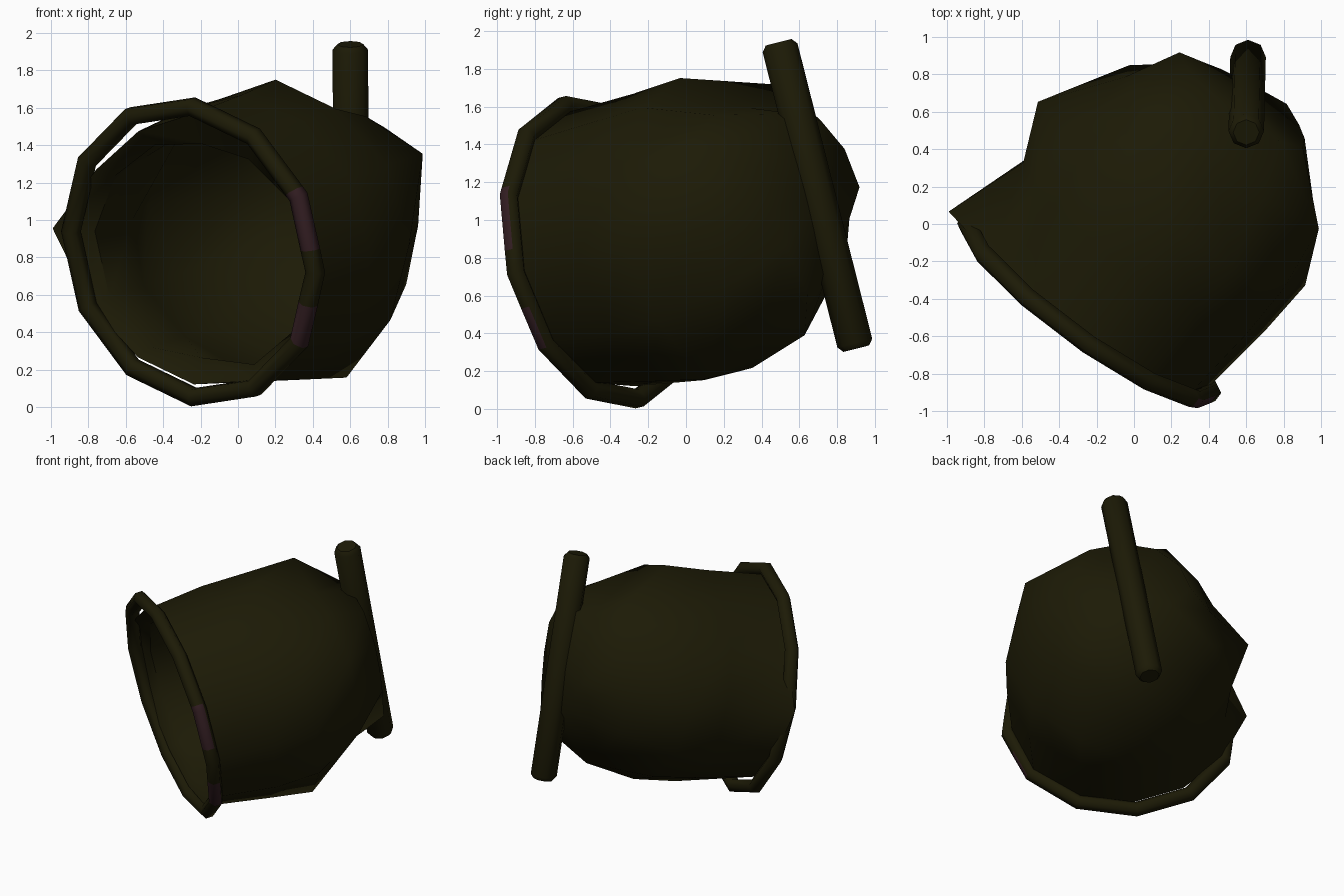
import bpy, bmesh, math
from mathutils import Vector

cube = bpy.data.objects.get("Cube")
if cube:
    bpy.data.objects.remove(cube, do_unlink=True)


def material(name, colour):
    mat = bpy.data.materials.new(name)
    mat.use_nodes = True
    mat.diffuse_color = (*colour, 1)
    mat.node_tree.nodes["Principled BSDF"].inputs["Base Color"].default_value = (*colour, 1)
    return mat


olive = material("dark olive", (0.0118, 0.0104, 0.0018))
maroon = material("dull maroon", (0.031, 0.012, 0.015))

# Frame of the net: across and up lie in the hoop plane, depth runs into the bag
centre = Vector((-0.24, -0.45, 0.83))
across = Vector((0.816, -0.561, -0.136)).normalized()
depth = Vector((0.577, 0.79, 0.2))
depth = (depth - across * depth.dot(across)).normalized()
up = across.cross(depth)


def net_point(angle, radius, along):
    return centre + (across * math.cos(angle) + up * math.sin(angle)) * radius + depth * along


def loft(name, rings, materials, loop=False, caps=(), angle=60, paint=None):
    """Skin a list of closed point rings, optionally joined end to end or capped."""
    bm = bmesh.new()
    rows = [[bm.verts.new(p) for p in ring] for ring in rings]
    count = len(rows[0])
    pairs = list(zip(rows, rows[1:])) + ([(rows[-1], rows[0])] if loop else [])
    groups = []
    for a, b in pairs:
        groups.append([bm.faces.new((a[i], a[(i + 1) % count], b[(i + 1) % count], b[i]))
                       for i in range(count)])
    for end in caps:
        bm.faces.new(rows[end])
    bmesh.ops.recalc_face_normals(bm, faces=bm.faces)
    bm.normal_update()
    if paint:
        for index, faces in enumerate(groups):
            for face in faces:
                face.material_index = paint(index, face)
    mesh = bpy.data.meshes.new(name)
    bm.to_mesh(mesh)
    bm.free()
    obj = bpy.data.objects.new(name, mesh)
    bpy.context.collection.objects.link(obj)
    for mat in materials:
        mesh.materials.append(mat)
    bpy.ops.object.select_all(action="DESELECT")
    obj.select_set(True)
    bpy.context.view_layer.objects.active = obj
    bpy.ops.object.shade_smooth_by_angle(angle=math.radians(angle))


# Hoop: twelve straight tube lengths, two of them partly painted on the open side
SIDES = 12
TUBE = 6


def hoop_section(step):
    low = math.floor(step)
    a, b = (math.tau * k / SIDES for k in (low, low + 1))
    spot = net_point(a, 0.8, 0).lerp(net_point(b, 0.8, 0), step - low)
    out = (spot - centre).normalized()
    return [spot + 0.053 * (out * math.cos(t) + depth * math.sin(t))
            for t in (math.tau * (k + 0.5) / TUBE for k in range(TUBE))]


steps = sorted(list(range(SIDES)) + [0.3, 1.1, SIDES - 0.45])
painted = {steps.index(0.3), steps.index(1), steps.index(SIDES - 1)}
loft("hoop", [hoop_section(s) for s in steps], [olive, maroon], loop=True, angle=65,
     paint=lambda i, f: int(i in painted and f.normal.dot(depth) < 0.1))

# Bag: crumpled cloth barrel with an inner lining, open at the hoop, closed at the back
cloth = [
    (0.00, (77, 76, 76, 76, 71, 73, 92, 78, 73, 73, 76, 78)),
    (0.45, (84, 82, 78, 77, 74, 76, 75, 78, 76, 79, 85, 86)),
    (0.77, (87, 84, 79, 79, 73, 79, 88, 80, 77, 79, 91, 86)),
    (1.15, (66, 80, 64, 55, 72, 62, 58, 64, 58, 69, 65, 67)),
    (1.43, (40, 45, 49, 46, 45, 43, 42, 30, 30, 36, 56, 42)),
    (1.45, [2] * SIDES),
]
lip = (0.08, (72, 68, 62, 58, 61, 65, 70, 70, 68, 60, 68, 71))
lining = [(along - 0.03, [r - 6 for r in radii]) for along, radii in cloth[1:4]]
floor = [(1.38, [r - 6 for r in cloth[4][1]]), (1.4, [2] * SIDES)]
layers = (lining + floor)[::-1] + [lip] + cloth
loft("bag", [[net_point(math.tau * k / SIDES, r / 100, along) for k, r in enumerate(radii)]
             for along, radii in layers], [olive], caps=(0, -1))

# Rod: eight-sided pole with chamfered ends, leaning against the back of the bag
POLE = 8
top, bottom = Vector((0.6, 0.49, 1.94)), Vector((0.61, 0.9, 0.32))
axis = (bottom - top).normalized()
side = axis.cross(Vector((0, 1, 0))).normalized()
front = axis.cross(side)


def rod_section(along, radius):
    return [top + axis * along + radius * (side * math.cos(t) + front * math.sin(t))
            for t in (math.tau * k / POLE for k in range(POLE))]


length = (bottom - top).length
loft("rod", [rod_section(0, 0.07), rod_section(0.03, 0.095),
             rod_section(length - 0.03, 0.095), rod_section(length, 0.07)],
     [olive], caps=(0, -1), angle=48)
